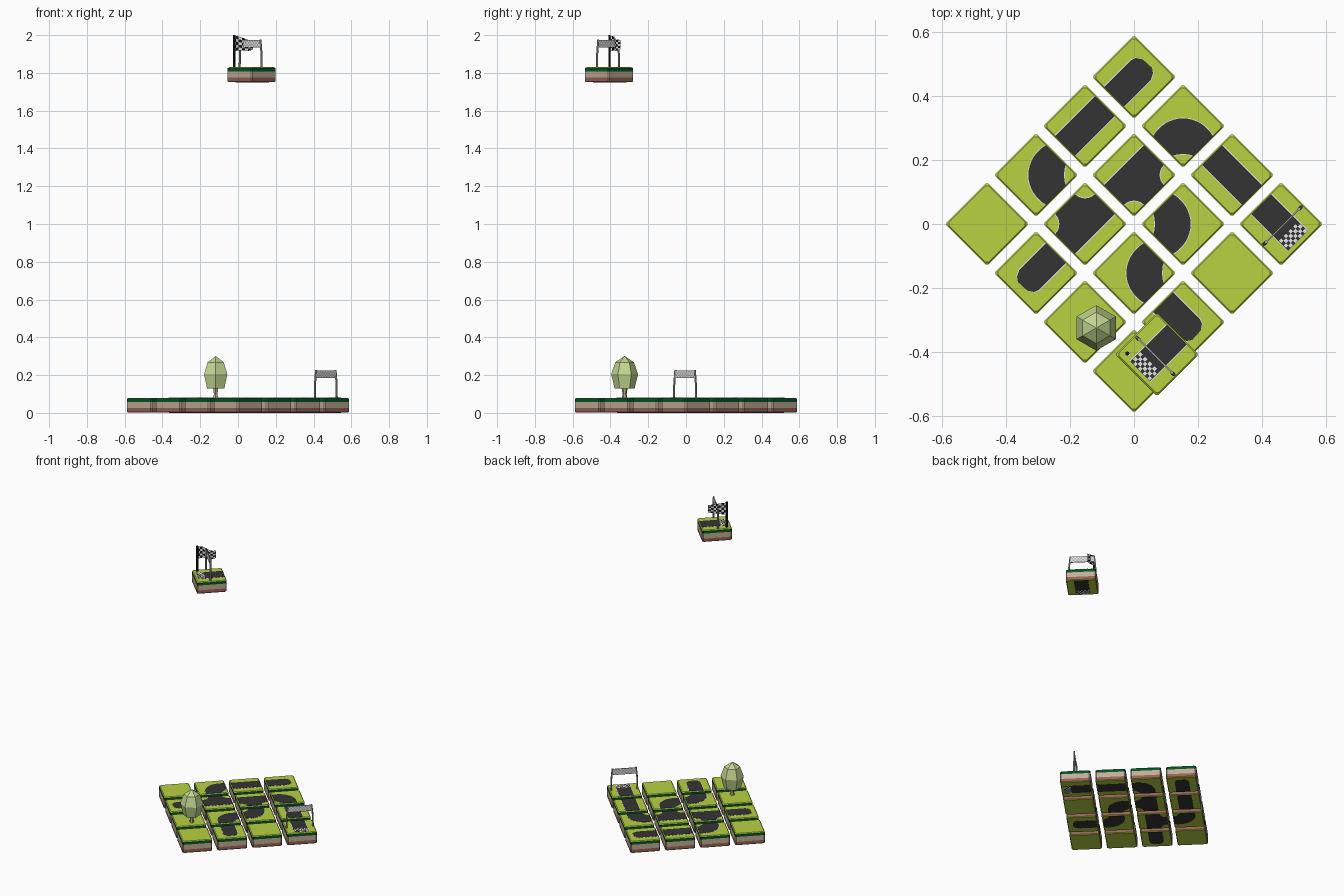
import bpy, bmesh, math
from mathutils import Matrix, Vector

if "Cube" in bpy.data.objects:
    bpy.data.objects.remove(bpy.data.objects["Cube"])


def lin(c):
    c /= 255
    return c / 12.92 if c <= 0.04045 else ((c + 0.055) / 1.055) ** 2.4


PALETTE = [("grass green", 184, 210, 66), ("deep green", 0, 86, 42), ("sand beige", 194, 174, 150),
           ("clay brown", 150, 98, 86), ("asphalt", 52, 52, 52), ("white", 238, 238, 238),
           ("black", 22, 22, 22), ("post grey", 172, 172, 172), ("leaf green", 194, 216, 145),
           ("bark", 188, 170, 135)]
MATS = []
for name, r, g, b in PALETTE:
    m = bpy.data.materials.new(name)
    m.diffuse_color = (lin(r), lin(g), lin(b), 1)
    m.use_nodes = True
    m.node_tree.nodes["Principled BSDF"].inputs["Base Color"].default_value = m.diffuse_color
    MATS.append(m)
GRASS, DEEP, SAND, CLAY, ASPHALT, WHITE, BLACK, GREY, LEAF, BARK = range(10)

STEP = 0.1533      # diagonal tile spacing along x and y
H = 0.0925         # half tile side
E = 0.0875         # half side of the flat top
W = 0.044          # half road width
TOP = 0.08


def finish(bm, name, mat=Matrix(), recalc=True):
    if recalc:
        bmesh.ops.recalc_face_normals(bm, faces=bm.faces)
    me = bpy.data.meshes.new(name)
    bm.to_mesh(me)
    bm.free()
    for m in MATS:
        me.materials.append(m)
    ob = bpy.data.objects.new(name, me)
    ob.matrix_world = mat
    bpy.context.collection.objects.link(ob)
    return ob


def loft(bm, rings, mats, cap_bottom, cap_top):
    """Skin a list of point rings; mats gives one colour per band."""
    vs = [[bm.verts.new(p) for p in ring] for ring in rings]
    n = len(vs[0])
    for a, b, mi in zip(vs, vs[1:], mats):
        for i in range(n):
            j = (i + 1) % n
            bm.faces.new((a[i], a[j], b[j], b[i])).material_index = mi
    bm.faces.new(vs[0][::-1]).material_index = cap_bottom
    bm.faces.new(vs[-1]).material_index = cap_top


def prism(bm, pts, z0, z1, mi):
    loft(bm, [[(x, y, z) for x, y in pts] for z in (z0, z1)], [mi], mi, mi)


def rect(x0, x1, y0, y1):
    return [(x0, y0), (x1, y0), (x1, y1), (x0, y1)]


def ring(r, z, n, turn=0.0, cx=0.0, cy=0.0):
    return [(cx + r * math.cos(turn + math.tau * i / n),
             cy + r * math.sin(turn + math.tau * i / n), z) for i in range(n)]


# ---- road outlines, all in tile space ----
def arc(cx, cy, r, a0, a1, n=12, bulge=0.0):
    pts = []
    for i in range(n + 1):
        a = math.radians(a0 + (a1 - a0) * i / n)
        q = r + bulge * math.sin(math.pi * i / n)
        pts.append((cx + q * math.cos(a), cy + q * math.sin(a)))
    return pts


def outline(kind, w):
    m = E - w
    if kind == "straight":
        return rect(-E, E, -w, w)
    if kind == "curve":      # widens in the middle of the bend
        return arc(E, -E, E + w, 90, 180, 16, 0.016) + arc(E, -E, m, 180, 90, 12, -0.008)
    if kind == "junction":
        return [(-E, w), (E, w)] + arc(E, -E, m, 90, 180) + arc(-E, -E, m, 0, 90)
    if kind == "end":
        return [(-E, -w), (0.03, -w), (0.05, -w + 0.010), (0.06, -0.02), (0.058, 0.02),
                (0.046, w - 0.006), (0.03, w), (-E, w)]
    return rect(-E, 0.075, -w, w)      # start


def tile(kind, turn, pos, label):
    mat = Matrix.Translation(pos) @ Matrix.Rotation(math.radians(45 + 90 * turn), 4, 'Z')
    bm = bmesh.new()
    rings = []
    for z, inset in ((0.001, 0.004), (0.005, 0), (0.025, 0), (0.058, 0), (0.075, 0), (TOP, 0.005)):
        h, c = H - inset, 0.006
        rings.append([(h, -h + c, z), (h, h - c, z), (h - c, h, z), (-h + c, h, z),
                      (-h, h - c, z), (-h, -h + c, z), (-h + c, -h, z), (h - c, -h, z)])
    loft(bm, rings, [GRASS, CLAY, SAND, DEEP, GRASS], GRASS, GRASS)
    finish(bm, label + "_tile", mat)
    if kind is None:
        return
    # road plates on the top and on the underside, with a thin pale kerb line
    bm = bmesh.new()
    kerb, road = outline(kind, W + 0.0025), outline(kind, W)
    prism(bm, kerb, TOP - 0.001, TOP + 0.0006, WHITE)
    prism(bm, road, TOP - 0.001, TOP + 0.0012, ASPHALT)
    prism(bm, road, 0.0003, 0.002, ASPHALT)
    if kind == "start":
        # chequered line
        n, s = 8, 2 * 0.042 / 8
        for r in range(4):
            for k in range(n):
                if (r + k) % 2 == 0:
                    q = rect(0.032 + r * s, 0.032 + (r + 1) * s, -0.042 + k * s, -0.042 + (k + 1) * s)
                    prism(bm, q, TOP, TOP + 0.0018, WHITE)
                    prism(bm, q, 0.0, 0.001, WHITE)
    finish(bm, label + "_road", mat)
    if kind == "start":
        gate(mat, label)


def gate(mat, label):
    gx = 0.007
    # two posts leaning slightly inward at the top
    for s, side in ((-1, "left"), (1, "right")):
        bm = bmesh.new()
        loft(bm, [ring(0.0055, z, 6, 0, gx, s * y) for z, y in
                  ((TOP, 0.082), (0.15, 0.081), (0.19, 0.077), (0.226, 0.073))],
             [GREY] * 3, GREY, GREY)
        finish(bm, f"{label}_gate_{side}_post", mat)
    # chequered banner
    bm = bmesh.new()
    nx, nz = 16, 4
    half = lambda z: 0.079 - 0.004 * (z - 0.184) / 0.04
    for i in range(nx):
        for k in range(nz):
            z0, z1 = 0.184 + 0.04 * k / nz, 0.184 + 0.04 * (k + 1) / nz
            f0, f1 = 2 * i / nx - 1, 2 * (i + 1) / nx - 1
            quad = [(f0, z0), (f1, z0), (f1, z1), (f0, z1)]
            mi = WHITE if (i + k) % 2 else GREY
            a, b = ([bm.verts.new((gx + o, f * half(z), z)) for f, z in quad] for o in (-.0025, .0025))
            bm.faces.new(a[::-1]).material_index = mi
            bm.faces.new(b).material_index = mi
            for edge, on in ((0, k == 0), (1, i == nx - 1), (2, k == nz - 1), (3, i == 0)):
                if on:
                    e = (edge + 1) % 4
                    bm.faces.new((a[edge], a[e], b[e], b[edge])).material_index = GREY
    finish(bm, label + "_gate_banner", mat, recalc=False)


# ---- the board: (column, row) -> road kind and quarter turns ----
ROADS = {(3, 3): ("end", 0), (2, 3): ("straight", 0), (1, 3): ("curve", 0),
         (3, 2): ("curve", 3), (2, 2): ("junction", 0), (1, 2): ("junction", 2), (0, 2): ("end", 2),
         (3, 1): ("straight", 1), (2, 1): ("curve", 2), (1, 1): ("curve", 0),
         (3, 0): ("start", 3), (1, 0): ("end", 3)}
for i in range(4):
    for j in range(4):
        kind, turn = ROADS.get((i, j), (None, 0))
        tile(kind, turn, (STEP * (i - j), STEP * (i + j - 3), 0), f"board_{i}_{j}")

# ---- floating start tile ----
tile("start", 2, (0.072, -0.408, 1.75), "floating")

# flag pole
PX, PY = -0.021, -0.405
bm = bmesh.new()
loft(bm, [ring(0.0065, z, 8, 0, PX, PY) for z in (1.829, 2.0)], [BLACK], BLACK, BLACK)
finish(bm, "flag_pole")

# waving chequered flag, tapering away from the pole
bm = bmesh.new()
d, side = Vector((0.86, 0.51, 0)), Vector((-0.51, 0.86, 0))
NX, NZ = 7, 5


def flag_point(i, k, off):
    t, f = i / NX, k / NZ
    p = Vector((PX, PY, 0)) + d * (0.115 * t) + side * (0.008 * math.sin(math.tau * t) + off)
    lo, hi = 1.912 + 0.012 * t, 1.995 - 0.022 * t
    p.z = lo + (hi - lo) * f + 0.004 * math.sin(math.tau * t)
    return p


for off in (-0.001, 0.001):
    g = [[bm.verts.new(flag_point(i, k, off)) for k in range(NZ + 1)] for i in range(NX + 1)]
    for i in range(NX):
        for k in range(NZ):
            q = [g[i][k], g[i + 1][k], g[i + 1][k + 1], g[i][k + 1]]
            bm.faces.new(q if off < 0 else q[::-1]).material_index = BLACK if (i + k) % 2 else WHITE
finish(bm, "flag", recalc=False)

# ---- low-poly tree ----
TX, TY, T0 = -0.118, -0.325, math.pi / 2
bm = bmesh.new()
loft(bm, [ring(r, z, 6, T0, TX, TY) for r, z in
          ((0.053, 0.13), (0.071, 0.205), (0.049, 0.268), (0.002, 0.3))], [LEAF] * 3, LEAF, LEAF)
finish(bm, "tree_crown")
bm = bmesh.new()
loft(bm, [ring(r, z, 6, T0, TX, TY) for r, z in ((0.014, TOP), (0.011, 0.1), (0.016, 0.132))],
     [BARK] * 2, BARK, BARK)
finish(bm, "tree_trunk")
